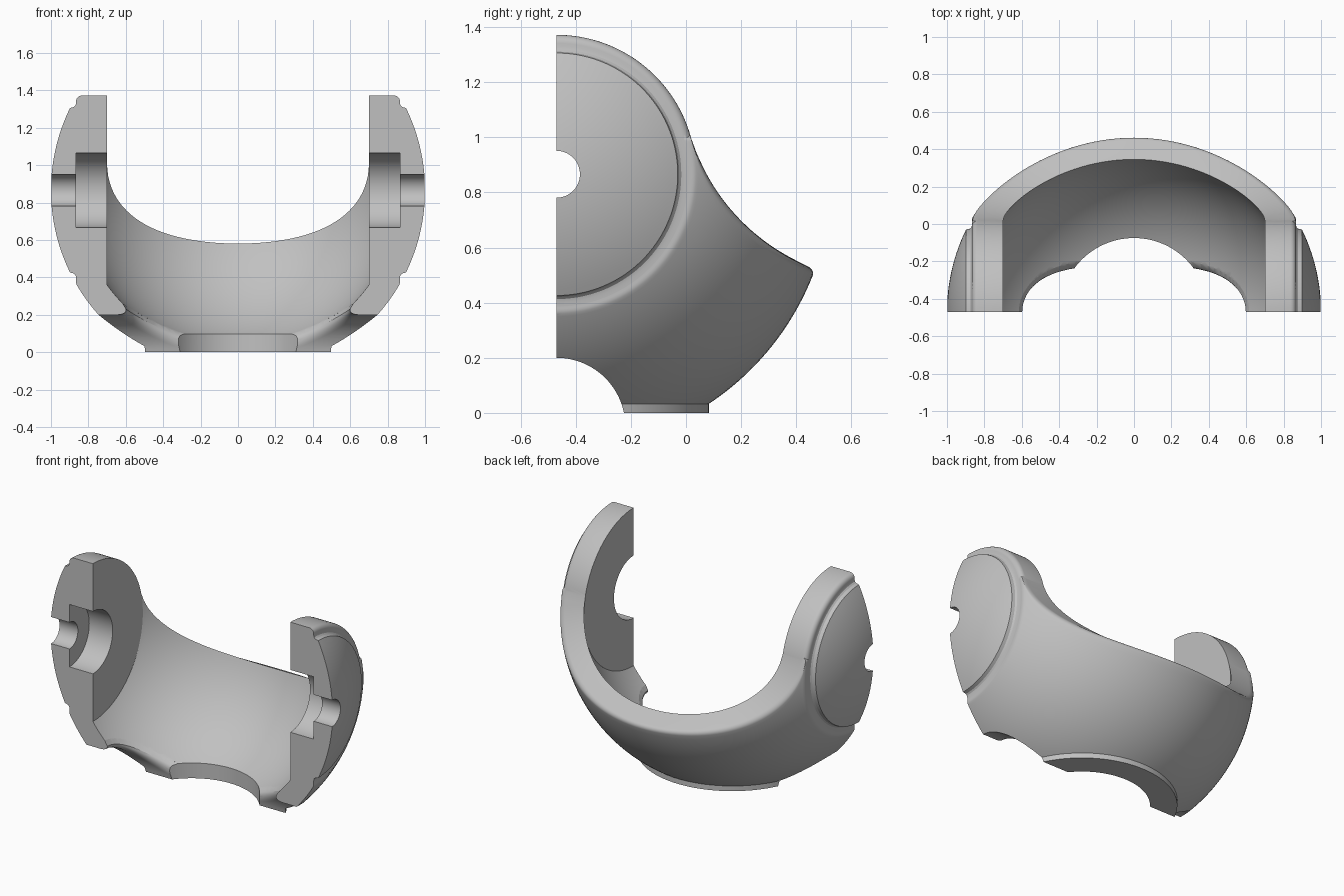
import bpy, bmesh
from math import sin, cos, acos, sqrt, pi, radians
from mathutils import Vector

cube = bpy.data.objects.get("Cube")
if cube:
    bpy.data.objects.remove(cube)

CENTRE = Vector((0, -0.47, 0.866))   # centre of the spherical shell
R_IN, R_OUT = 0.864, 1.0             # shell radii
HUB = 0.506                          # radius of the pivot hubs
SWEEP, SWEEP_DIST, SWEEP_ANGLE = 0.752, 1.258, radians(16.5)
FILLET = 0.025

steel = bpy.data.materials.new("grey_steel")
steel.use_nodes = True
GREY = (0.53, 0.53, 0.53, 1)
steel.diffuse_color = GREY
steel.node_tree.nodes["Principled BSDF"].inputs["Base Color"].default_value = GREY


def loft(name, loops, ring=False):
    """Join equal closed loops into a solid, capped unless it is a ring."""
    bm = bmesh.new()
    rows = [[bm.verts.new(p) for p in loop] for loop in loops]
    n = len(rows[0])
    pairs = list(zip(rows, rows[1:]))
    if ring:
        pairs.append((rows[-1], rows[0]))
    else:
        bm.faces.new(rows[0])
        bm.faces.new(rows[-1])
    for a, b in pairs:
        for i in range(n):
            j = (i + 1) % n
            bm.faces.new((a[i], a[j], b[j], b[i]))
    bmesh.ops.recalc_face_normals(bm, faces=bm.faces)
    mesh = bpy.data.meshes.new(name)
    bm.to_mesh(mesh)
    bm.free()
    obj = bpy.data.objects.new(name, mesh)
    bpy.context.collection.objects.link(obj)
    mesh.materials.append(steel)
    return obj


def circle(radius, z, n=128):
    return [(radius * cos(2 * pi * i / n), CENTRE.y + radius * sin(2 * pi * i / n), z)
            for i in range(n)]


def box(name, lo, hi):
    loops = [[(lo[0], lo[1], z), (hi[0], lo[1], z), (hi[0], hi[1], z), (lo[0], hi[1], z)]
             for z in (lo[2], hi[2])]
    return loft(name, loops)


def rim_angle(rho):
    """Angle about the pivot axis where the concave upper edge lies."""
    c = (rho ** 2 + SWEEP_DIST ** 2 - SWEEP ** 2) / (2 * rho * SWEEP_DIST)
    return SWEEP_ANGLE - acos(min(1, c))


def shell_point(radius, u, angle=None, drop=0.0):
    a = u * acos(0.47 / radius)
    rho = radius * cos(a)
    if angle is None:
        angle = rim_angle(max(rho, HUB)) - drop / rho
    x = max(-0.8655, min(0.8655, radius * sin(a)))
    return x, rho, angle


def shell_section(u, steps=56):
    """Closed section: outer skin, rounded rim, inner skin."""
    start = radians(-115)
    top = shell_point(R_OUT, u, drop=FILLET)[2]
    pts = [shell_point(R_OUT, u, start + (top - start) * i / steps) for i in range(steps)]
    for i in range(6):
        t = pi / 2 * i / 5
        pts.append(shell_point(R_OUT - FILLET * (1 - cos(t)), u, drop=FILLET * (1 - sin(t))))
    top = shell_point(R_IN, u)[2]
    pts += [shell_point(R_IN, u, top + (start - top) * i / steps) for i in range(steps + 1)]
    return [CENTRE + Vector((x, r * cos(b), r * sin(b))) for x, r, b in pts]


# Curved shell
COLS = 80
yoke = loft("yoke_body", [shell_section(sin(pi / 2 * (2 * k / COLS - 1))) for k in range(COLS + 1)])

# Pivot hubs: flat inner face, counterbore, rounded rim, domed cap
profile = [(0.7, 0.2), (0.7, HUB)]
profile += [(0.836 + 0.03 * sin(pi / 10 * i), HUB - 0.03 * (1 - cos(pi / 10 * i))) for i in range(6)]
profile += [(0.866, 0.465), (0.869, 0.453), (0.877, 0.445)]
for i in range(15):
    r = 0.44 + (0.085 - 0.44) * i / 14
    profile.append((sqrt(1 - r * r), r))
profile += [(0.866, 0.085), (0.866, 0.2)]
hubs = []
for side, name in ((1, "left_hub"), (-1, "right_hub")):
    loops = [[CENTRE + Vector((side * x, r * cos(t), r * sin(t))) for x, r in profile]
             for t in (2 * pi * k / 144 for k in range(144))]
    hubs.append(loft(name, loops, ring=True))

# Base collar and the cutters
collar = loft("base_collar", [circle(0.553, -0.05), circle(0.553, 0.04)])
base_hole = loft("base_hole_cutter", [circle(0.395, -0.5), circle(0.395, 0.3)])
floor_cut = box("floor_cutter", (-2, -2, -2), (2, 2, 0))
front_cut = box("front_cutter", (-2, -3, -1), (2, CENTRE.y, 3))


def arch_loop(radius, flare, side, n=96):
    """Arch outline projected sideways on to a sphere of the given radius."""
    loop = []
    for i in range(n):
        t = 2 * pi * i / n
        y, z = (0.25 + flare) * cos(t), -0.916 + (0.25 + flare) * sin(t)
        x = sqrt(max(radius ** 2 - y * y - z * z, (0.1 * radius) ** 2))
        loop.append(CENTRE + Vector((side * x, y, z)))
    return loop


# Side arches, rounded over on the inner edge
arches = []
for side in (1, -1):
    loops = [arch_loop(0.8, 0.06, side)]
    for i in range(8):
        d = i / 7
        loops.append(arch_loop(R_IN + 0.066 * d, 0.06 * (1 - sqrt(1 - (1 - d) ** 2)), side))
    loops.append(arch_loop(1.25, 0, side))
    arches.append(loft("arch_cutter", loops))

# Combine everything into one solid
tools = [(o, "UNION") for o in hubs + [collar]]
tools += [(o, "DIFFERENCE") for o in [base_hole] + arches + [floor_cut, front_cut]]
for tool, mode in tools:
    tool.hide_render = True
    mod = yoke.modifiers.new(tool.name, "BOOLEAN")
    mod.object, mod.operation, mod.solver = tool, mode, "EXACT"
result = bpy.data.meshes.new_from_object(
    yoke.evaluated_get(bpy.context.evaluated_depsgraph_get()))
yoke.modifiers.clear()
yoke.data = result
for tool, mode in tools:
    bpy.data.objects.remove(tool)

bpy.ops.object.select_all(action="DESELECT")
yoke.select_set(True)
bpy.context.view_layer.objects.active = yoke
bpy.ops.object.shade_smooth_by_angle(angle=radians(30))
